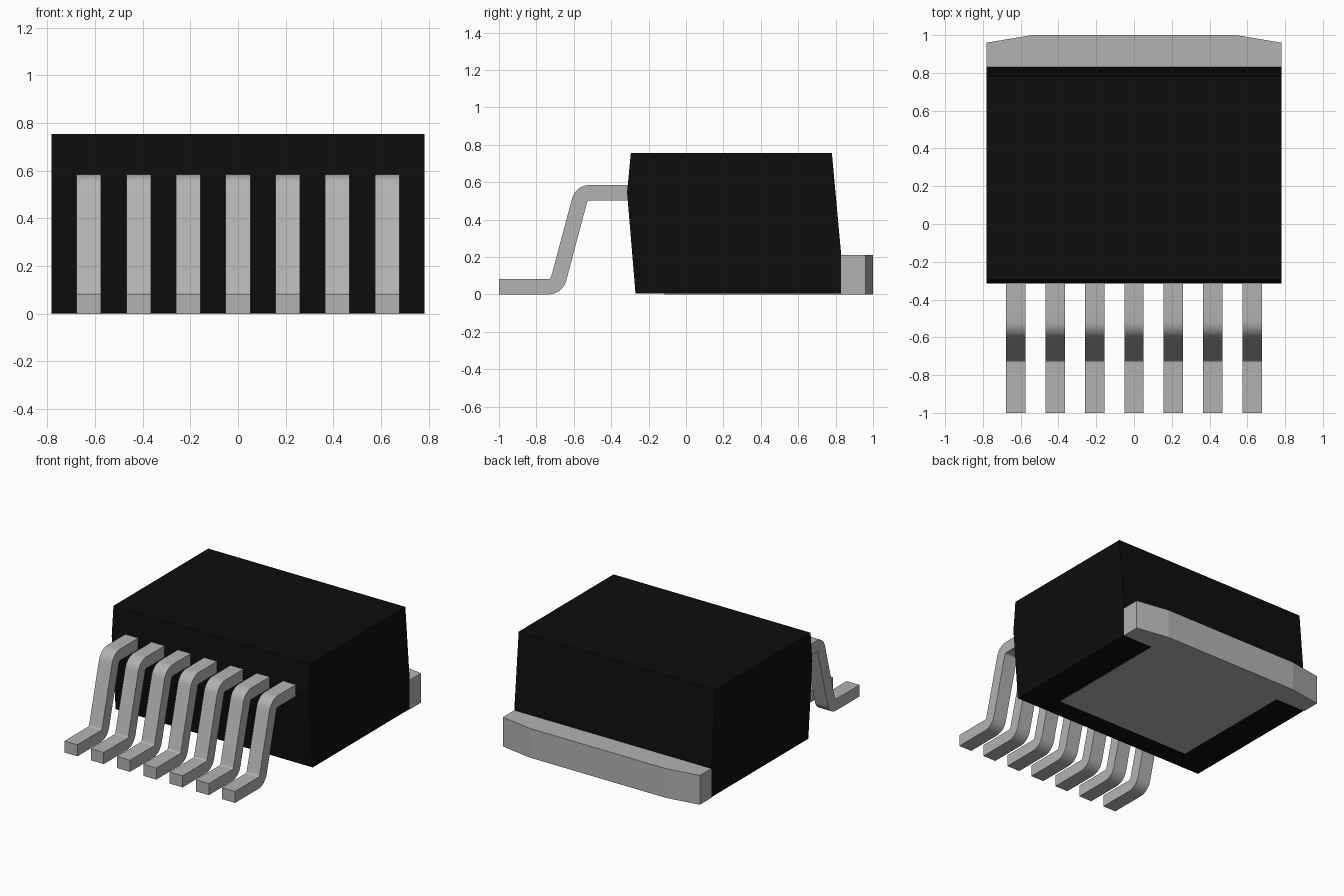
import bpy, bmesh, math
from mathutils import Vector

cube = bpy.data.objects.get("Cube")
if cube:
    bpy.data.objects.remove(cube, do_unlink=True)


def make_material(name, value):
    mat = bpy.data.materials.new(name)
    mat.use_nodes = True
    colour = (value, value, value, 1)
    mat.diffuse_color = colour
    mat.node_tree.nodes["Principled BSDF"].inputs["Base Color"].default_value = colour
    return mat


black = make_material("black plastic", 0.004)
metal = make_material("grey metal", 0.45)


def extrude(name, outline, depth, mat):
    """Extrude a closed outline of 3D points along a vector."""
    bm = bmesh.new()
    face = bm.faces.new([bm.verts.new(p) for p in outline])
    result = bmesh.ops.extrude_face_region(bm, geom=[face])
    moved = [g for g in result["geom"] if isinstance(g, bmesh.types.BMVert)]
    bmesh.ops.translate(bm, verts=moved, vec=depth)
    bmesh.ops.recalc_face_normals(bm, faces=bm.faces)
    mesh = bpy.data.meshes.new(name)
    bm.to_mesh(mesh)
    bm.free()
    mesh.materials.append(mat)
    obj = bpy.data.objects.new(name, mesh)
    bpy.context.collection.objects.link(obj)
    return obj


# Moulded body: side profile swept across the width
HALF = 0.782
profile = [(-0.27, 0.004), (-0.315, 0.545), (-0.295, 0.755),
           (0.78, 0.755), (0.83, 0.21), (0.83, 0.004)]
extrude("body", [(-HALF, y, z) for y, z in profile], (2 * HALF, 0, 0), black)

# Heat tab: wide chamfered back strip with a narrower pad under the body
half_plan = [(0.54, -0.115), (0.54, 0.83), (HALF, 0.83), (HALF, 0.96), (0.54, 1.0)]
plan = half_plan + [(-x, y) for x, y in reversed(half_plan)]
extrude("heat_tab", [(x, y, 0) for x, y in plan], (0, 0, 0.21), metal)

# Bent lead: centre line with rounded corners, offset both ways
THICK = 0.083
BEND = math.radians(75)
RADIUS = 0.056
foot = Vector((-0.692, THICK / 2))
knee = Vector((-0.558, 0.544))
tangent = RADIUS * math.tan(BEND / 2)


def lead_side(offset):
    points = [(-1.0, THICK / 2 + offset)]
    # Lower bend turns upward about a centre above the foot
    cy, cz = foot.x - tangent, foot.y + RADIUS
    for i in range(9):
        a = BEND * i / 8
        r = RADIUS - offset
        points.append((cy + r * math.sin(a), cz - r * math.cos(a)))
    # Upper bend turns level again about a centre below the knee
    cy, cz = knee.x + tangent, knee.y - RADIUS
    for i in range(9):
        a = BEND * (1 - i / 8)
        r = RADIUS + offset
        points.append((cy - r * math.sin(a), cz + r * math.cos(a)))
    points.append((-0.28, knee.y + offset))
    return points


outline = lead_side(-THICK / 2) + lead_side(THICK / 2)[::-1]
WIDTH = 0.103
PITCH = 0.2085
for n in range(7):
    x = (n - 3) * PITCH - WIDTH / 2
    lead = extrude(f"lead_{n + 1}", [(x, y, z) for y, z in outline], (WIDTH, 0, 0), metal)
    bpy.ops.object.select_all(action="DESELECT")
    lead.select_set(True)
    bpy.context.view_layer.objects.active = lead
    bpy.ops.object.shade_smooth_by_angle(angle=math.radians(30))
